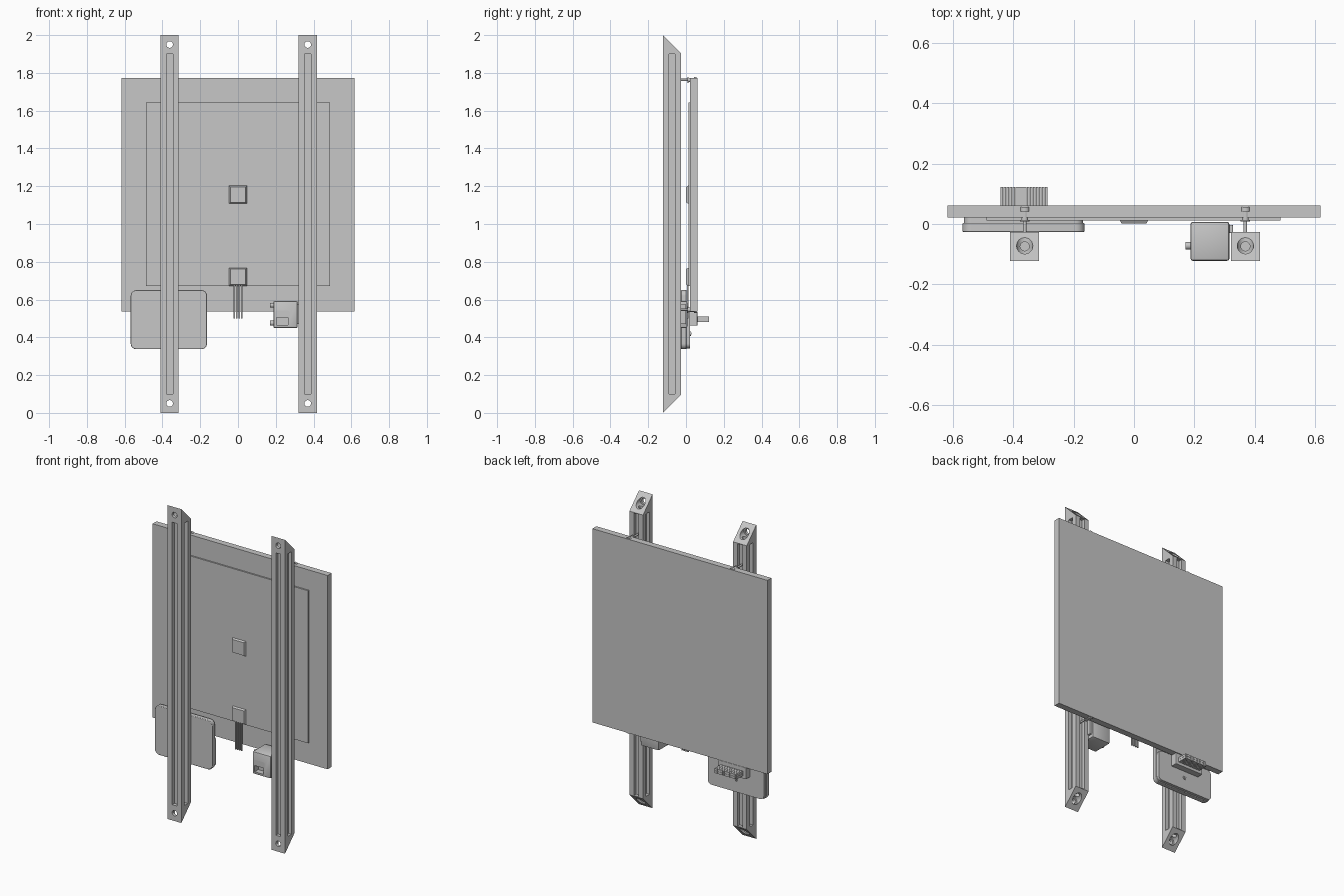
import bpy, bmesh, math
from mathutils import Matrix

if "Cube" in bpy.data.objects:
    bpy.data.objects.remove(bpy.data.objects["Cube"])

grey = bpy.data.materials.new("light_grey")
grey.diffuse_color = (0.57, 0.57, 0.57, 1)
grey.use_nodes = True
grey.node_tree.nodes["Principled BSDF"].inputs["Base Color"].default_value = grey.diffuse_color


def finish(name, bm):
    bmesh.ops.recalc_face_normals(bm, faces=bm.faces)
    me = bpy.data.meshes.new(name)
    bm.to_mesh(me)
    bm.free()
    me.materials.append(grey)
    ob = bpy.data.objects.new(name, me)
    bpy.context.collection.objects.link(ob)
    return ob


def add_box(bm, x, y, z):
    m = Matrix.LocRotScale(((x[0] + x[1]) / 2, (y[0] + y[1]) / 2, (z[0] + z[1]) / 2), None,
                           (x[1] - x[0], y[1] - y[0], z[1] - z[0]))
    return bmesh.ops.create_cube(bm, size=1, matrix=m)['verts']


def box(name, x, y, z, bevel=0.0):
    bm = bmesh.new()
    add_box(bm, x, y, z)
    if bevel:
        bmesh.ops.bevel(bm, geom=bm.edges[:], offset=bevel, segments=2, profile=0.5, affect='EDGES')
    return finish(name, bm)


def add_cyl(bm, r, a, b, axis='Y', other=(0, 0), seg=24):
    """Cylinder from a to b along an axis; other gives the two remaining coordinates."""
    mid = (a + b) / 2
    if axis == 'Y':
        m = Matrix.Translation((other[0], mid, other[1])) @ Matrix.Rotation(-math.pi / 2, 4, 'X')
    elif axis == 'X':
        m = Matrix.Translation((mid, other[0], other[1])) @ Matrix.Rotation(math.pi / 2, 4, 'Y')
    else:
        m = Matrix.Translation((other[0], other[1], mid))
    bmesh.ops.create_cone(bm, cap_ends=True, segments=seg, radius1=r, radius2=r, depth=b - a, matrix=m)


def smooth(ob):
    bpy.ops.object.select_all(action='DESELECT')
    ob.select_set(True)
    bpy.context.view_layer.objects.active = ob
    bpy.ops.object.shade_smooth_by_angle(angle=math.radians(30))


def cut(ob, bm):
    cutter = finish("cutter", bm)
    cutter.hide_render = True
    mod = ob.modifiers.new("cut", 'BOOLEAN')
    mod.operation, mod.solver, mod.object = 'DIFFERENCE', 'EXACT', cutter
    bpy.context.view_layer.objects.active = ob
    bpy.ops.object.modifier_apply(modifier=mod.name)
    bpy.data.objects.remove(cutter)


def extrude(name, pts, axis, a, b):
    """Prism from a 2D outline: axis X takes (y, z), axis Y takes (x, z)."""
    bm = bmesh.new()
    place = (lambda p: (a, p[0], p[1])) if axis == 'X' else (lambda p: (p[0], a, p[1]))
    face = bm.faces.new([bm.verts.new(place(p)) for p in pts])
    ext = bmesh.ops.extrude_face_region(bm, geom=[face])
    step = (b - a, 0, 0) if axis == 'X' else (0, b - a, 0)
    bmesh.ops.translate(bm, verts=[g for g in ext['geom'] if isinstance(g, bmesh.types.BMVert)], vec=step)
    return finish(name, bm)


def rounded(x, z, r, n=6):
    pts = []
    for i, (cx, cz) in enumerate([(x[1] - r, z[1] - r), (x[0] + r, z[1] - r),
                                  (x[0] + r, z[0] + r), (x[1] - r, z[0] + r)]):
        for k in range(n + 1):
            t = math.pi / 2 * (i + k / n)
            pts.append((cx + r * math.cos(t), cz + r * math.sin(t)))
    return pts


# Mitred mounting rails with slots, counterbored end holes and end bores
Y0, Y1 = -0.122, -0.026
YM, W = (Y0 + Y1) / 2, 0.048
for side, cx in (("left", -0.362), ("right", 0.369)):
    rail = extrude(side + "_rail", [(Y0, 0), (Y1, 0.096), (Y1, 1.904), (Y0, 2)], 'X', cx - W, cx + W)
    slots = bmesh.new()
    s, d, zr = 0.017, 0.022, (0.1, 1.9)
    add_box(slots, (cx - s, cx + s), (Y0 - 0.02, Y0 + d), zr)
    add_box(slots, (cx - s, cx + s), (Y1 - d, Y1 + 0.02), zr)
    add_box(slots, (cx - W - 0.02, cx - W + d), (YM - s, YM + s), zr)
    add_box(slots, (cx + W - d, cx + W + 0.02), (YM - s, YM + s), zr)
    cut(rail, slots)
    for r, start in ((0.0175, Y0 - 0.05), (0.027, Y0 + 0.018)):
        holes = bmesh.new()
        for z in (0.05, 1.95):
            add_cyl(holes, r, start, 0.05, 'Y', (cx, z))
        cut(rail, holes)
    bores = bmesh.new()
    for a, b in ((-0.05, 0.1), (1.9, 2.05)):
        add_cyl(bores, 0.015, a, b, 'Z', (cx, YM))
    cut(rail, bores)
    smooth(rail)

    # Panel fixing screws whose heads peek past the panel edges
    for pos, z in (("top", 1.763), ("bottom", 0.546)):
        bm = bmesh.new()
        add_cyl(bm, 0.006, Y1 - 0.02, 0.03, 'Y', (cx, z), seg=16)
        add_cyl(bm, 0.016, 0.008, 0.014, 'Y', (cx, z))
        add_cyl(bm, 0.011, 0.014, 0.042, 'Y', (cx, z))
        add_cyl(bm, 0.0165, 0.042, 0.056, 'Y', (cx, z))
        smooth(finish(side + "_" + pos + "_screw", bm))

# Main panel and raised rear plate
box("panel", (-0.617, 0.617), (0.021, 0.061), (0.537, 1.772))
box("rear_plate", (-0.488, 0.486), (0.012, 0.022), (0.671, 1.643))

# Square pads with sloped sides
for name, z in (("centre_pad", 1.108), ("lower_pad", 0.673)):
    bm = bmesh.new()
    for v in add_box(bm, (-0.047, 0.047), (0.001, 0.012), (z, z + 0.095)):
        if v.co.y < 0.005:
            v.co.x *= 0.87
            v.co.z = z + 0.0475 + (v.co.z - z - 0.0475) * 0.87
    finish(name, bm)

# Lead wires hanging from the lower pad
wires = bmesh.new()
for i in range(4):
    x = -0.021 + 0.014 * i
    add_box(wires, (x - 0.004, x + 0.004), (0.004, 0.012), (0.5, 0.68))
finish("lead_wires", wires)

# Control box with a thicker lower part
case = extrude("control_box", rounded((-0.568, -0.164), (0.337, 0.65), 0.03), 'Y', -0.026, 0.003)
bev = case.modifiers.new("soft_edge", 'BEVEL')
bev.width, bev.segments, bev.limit_method = 0.003, 2, 'ANGLE'
smooth(case)
smooth(extrude("control_box_lid", rounded((-0.563, -0.169), (0.342, 0.536), 0.025), 'Y', 0.003, 0.021))
bm = bmesh.new()
add_cyl(bm, 0.012, 0.02, 0.026, 'Y', (-0.365, 0.42))
add_cyl(bm, 0.006, 0.026, 0.029, 'Y', (-0.365, 0.42))
smooth(finish("lid_screw", bm))

# Connector block with a dense row of pins
box("connector_block", (-0.465, -0.266), (0.018, 0.06), (0.462, 0.535), 0.003)
pins = bmesh.new()
for i in range(16):
    x = -0.438 + 0.0098 * i
    for z in (0.48, 0.4955):
        add_box(pins, (x - 0.0043, x + 0.0043), (0.055, 0.122), (z, z + 0.0145))
finish("connector_pins", pins)

# Latch body beside the right rail, with a front notch under a rounded bolt
latch = box("latch_body", (0.187, 0.316), (-0.122, 0.007), (0.449, 0.592), 0.008)
notch = bmesh.new()
add_box(notch, (0.203, 0.264), (-0.2, -0.085), (0.465, 0.512))
cut(latch, notch)
smooth(latch)
smooth(extrude("latch_bolt", rounded((0.197, 0.274), (0.505, 0.542), 0.012), 'Y', -0.1225, -0.09))
box("latch_bracket", (0.312, 0.328), (-0.03, -0.003), (0.47, 0.575), 0.003)
bm = bmesh.new()
for z in (0.57, 0.475):
    add_cyl(bm, 0.013, 0.17, 0.19, 'X', (-0.072, z))
smooth(finish("latch_knobs", bm))
